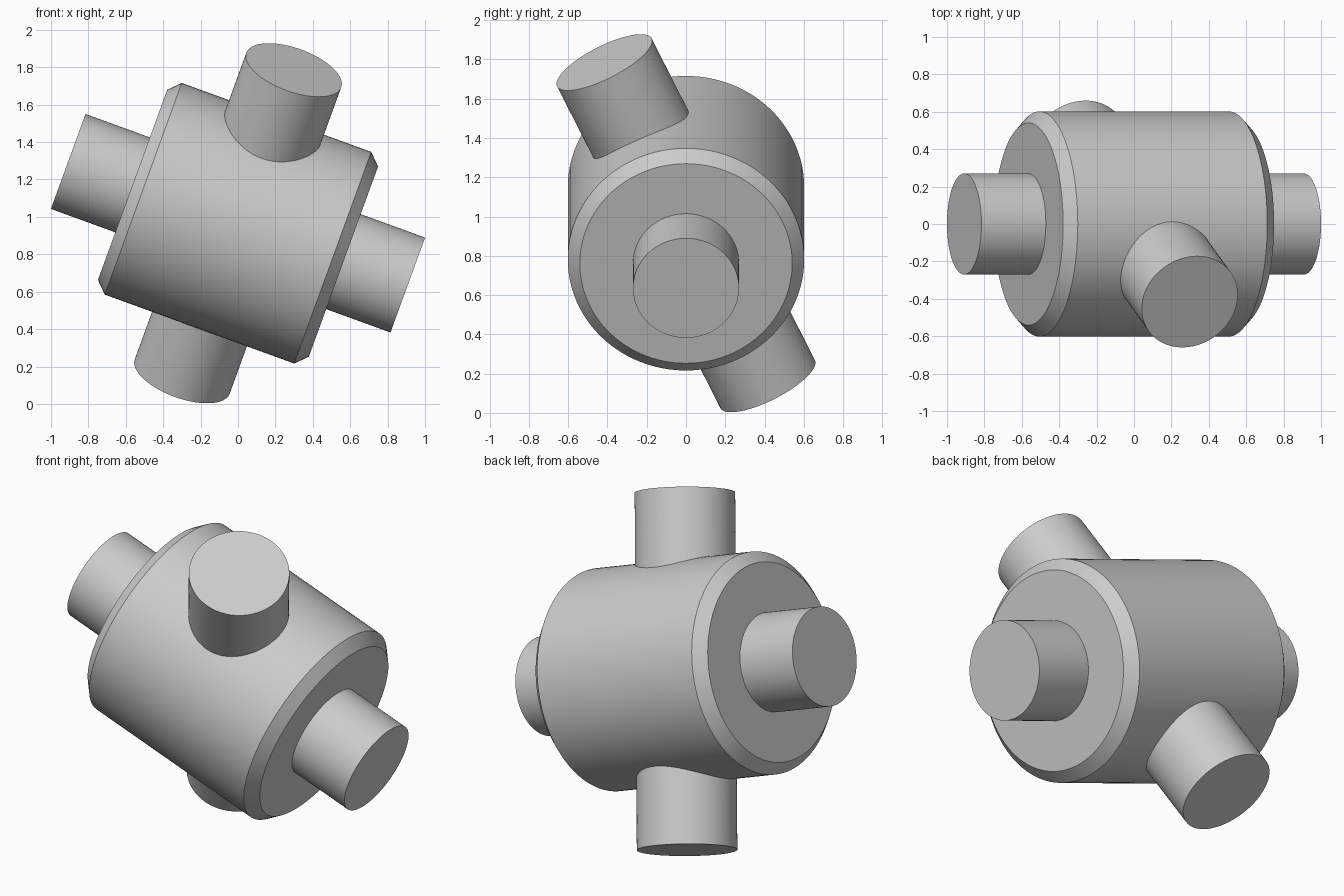
import bpy
import bmesh
from math import radians
from mathutils import Matrix

if "Cube" in bpy.data.objects:
    bpy.data.objects.remove(bpy.data.objects["Cube"], do_unlink=True)

CENTRE = Matrix.Translation((0, 0, 0.966))
SHAFT_RADIUS = 0.27
SHAFT_REACH = 0.966
BODY_RADIUS = 0.602
BODY_HALF = 0.6
CHAMFER = 0.061

grey = bpy.data.materials.new("plain grey")
grey.use_nodes = True
colour = (0.6, 0.6, 0.6, 1)
grey.diffuse_color = colour
grey.node_tree.nodes["Principled BSDF"].inputs["Base Color"].default_value = colour


def cylinder(name, radius, start, end, rotation, chamfer=0):
    """Cylinder between two distances along the rotated z axis."""
    bm = bmesh.new()
    bmesh.ops.create_cone(bm, cap_ends=True, segments=96, radius1=radius,
                          radius2=radius, depth=end - start)
    if chamfer:
        rims = [e for e in bm.edges if e.calc_face_angle() > radians(60)]
        bmesh.ops.bevel(bm, geom=rims, offset=chamfer, offset_type='OFFSET',
                        segments=1, profile=0.5, affect='EDGES')
    bmesh.ops.translate(bm, verts=bm.verts, vec=(0, 0, (start + end) / 2))
    mesh = bpy.data.meshes.new(name)
    bm.to_mesh(mesh)
    bm.free()
    mesh.materials.append(grey)
    obj = bpy.data.objects.new(name, mesh)
    bpy.context.collection.objects.link(obj)
    obj.matrix_world = CENTRE @ rotation
    bpy.ops.object.select_all(action='DESELECT')
    obj.select_set(True)
    bpy.context.view_layer.objects.active = obj
    bpy.ops.object.shade_smooth_by_angle(angle=radians(30))


# Tilted drum with chamfered rims
main_axis = Matrix.Rotation(radians(110), 4, 'Y')
cylinder("body", BODY_RADIUS, -BODY_HALF, BODY_HALF, main_axis, CHAMFER)

# Stub shafts on the drum ends
cylinder("left_shaft", SHAFT_RADIUS, BODY_HALF - 0.02, SHAFT_REACH, main_axis)
cylinder("right_shaft", SHAFT_RADIUS, -SHAFT_REACH, 0.02 - BODY_HALF, main_axis)

# Cross stubs leaving the drum wall at right angles
cross_axis = Matrix.Rotation(radians(20), 4, 'Y') @ Matrix.Rotation(radians(25.5), 4, 'X')
cylinder("upper_stub", SHAFT_RADIUS, 0.5, SHAFT_REACH, cross_axis)
cylinder("lower_stub", SHAFT_RADIUS, -SHAFT_REACH, -0.5, cross_axis)
